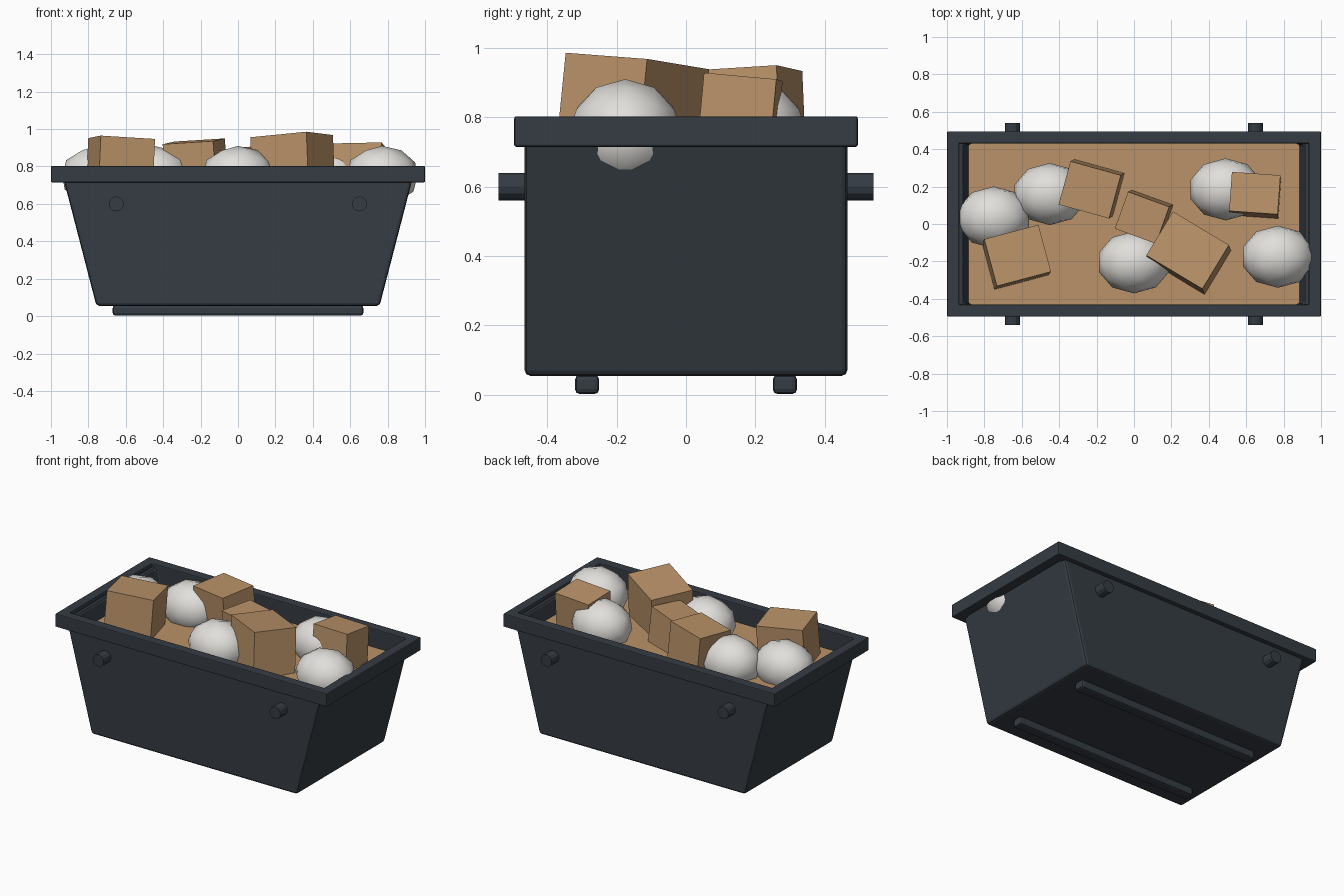
import bpy, bmesh
from math import radians

if "Cube" in bpy.data.objects:
    bpy.data.objects.remove(bpy.data.objects["Cube"])


def material(name, rgb):
    m = bpy.data.materials.new(name)
    m.diffuse_color = (*rgb, 1)
    m.use_nodes = True
    m.node_tree.nodes["Principled BSDF"].inputs["Base Color"].default_value = m.diffuse_color
    return m


STEEL = material("dark_steel", (0.035, 0.045, 0.057))
BROWN = material("brown_rubble", (0.49, 0.29, 0.14))
PALE = material("pale_stone", (0.75, 0.74, 0.71))


def make(name, bm, mat, bevel=0.0, segments=2):
    bmesh.ops.recalc_face_normals(bm, faces=bm.faces)
    me = bpy.data.meshes.new(name)
    bm.to_mesh(me)
    bm.free()
    me.materials.append(mat)
    ob = bpy.data.objects.new(name, me)
    bpy.context.collection.objects.link(ob)
    if bevel:
        mod = ob.modifiers.new("bevel", 'BEVEL')
        mod.width, mod.segments = bevel, segments
        mod.limit_method = 'ANGLE'
    return ob


def box(name, loc, size, mat, rot=(0, 0, 0), bevel=0.0):
    bm = bmesh.new()
    bmesh.ops.create_cube(bm, size=1)
    bmesh.ops.scale(bm, vec=size, verts=bm.verts)
    ob = make(name, bm, mat, bevel)
    ob.location = loc
    ob.rotation_euler = rot
    return ob


def tapered(name, x_low, x_high, y, z_low, z_high, inner=None):
    """Tub block flaring along x; with inner = (x_low, x_high, y, floor) it is hollow."""
    bm = bmesh.new()

    def ring(x, yy, z):
        return [bm.verts.new((sx * x, sy * yy, z))
                for sx, sy in ((-1, -1), (1, -1), (1, 1), (-1, 1))]

    rings = [ring(x_low, y, z_low), ring(x_high, y, z_high)]
    if inner:
        rings += [ring(inner[1], inner[2], z_high), ring(inner[0], inner[2], inner[3])]
    for a, b in zip(rings, rings[1:]):
        for i in range(4):
            j = (i + 1) % 4
            bm.faces.new((a[i], a[j], b[j], b[i]))
    bm.faces.new(rings[0])
    bm.faces.new(rings[-1])
    return bm


# Flared hollow tub
make("tub", tapered("tub", 0.757, 0.945, 0.465, 0.055, 0.78,
                    (0.73, 0.912, 0.43, 0.095)), STEEL, 0.016)

# Rim frame around the top
bm = bmesh.new()
loops = []
for x, y, z in ((1, 0.495, 0.715), (1, 0.495, 0.803),
                (0.935, 0.43, 0.803), (0.935, 0.43, 0.715)):
    loops.append([bm.verts.new((sx * x, sy * y, z))
                  for sx, sy in ((-1, -1), (1, -1), (1, 1), (-1, 1))])
for k in range(4):
    a, b = loops[k], loops[(k + 1) % 4]
    for i in range(4):
        j = (i + 1) % 4
        bm.faces.new((a[i], a[j], b[j], b[i]))
make("rim", bm, STEEL, 0.006)

# Skids under the floor
for side, sy in (("front", -1), ("back", 1)):
    box(side + "_skid", (0, sy * 0.285, 0.03), (1.34, 0.07, 0.055), STEEL, bevel=0.014)

# Lifting lugs on the long sides
for side, sy in (("front", -1), ("back", 1)):
    for end, sx in (("left", -1), ("right", 1)):
        bm = bmesh.new()
        bmesh.ops.create_cone(bm, cap_ends=True, segments=12,
                              radius1=0.04, radius2=0.04, depth=0.1)
        lug = make(f"{side}_{end}_lug", bm, STEEL)
        lug.location = (sx * 0.65, sy * 0.49, 0.6)
        lug.rotation_euler = (radians(90), 0, 0)

# Flat fill inside the tub
make("fill", tapered("fill", 0.75, 0.885, 0.431, 0.12, 0.68), BROWN)

# Brown blocks: top centre, size, tilt x / tilt y / turn z
blocks = [
    ((-0.62, -0.17, 0.950), (0.30, 0.26, 0.28), (-0.05, 0.06, 0.26)),
    ((-0.235, 0.18, 0.935), (0.28, 0.24, 0.26), (0.06, -0.06, -0.27)),
    ((0.045, 0.03, 0.900), (0.235, 0.21, 0.24), (0.07, -0.07, -0.35)),
    ((0.28, -0.145, 0.963), (0.35, 0.275, 0.30), (-0.065, -0.085, -0.54)),
    ((0.645, 0.165, 0.917), (0.26, 0.21, 0.25), (-0.09, -0.02, -0.07)),
]
for n, (top, size, rot) in enumerate(blocks, 1):
    tx, ty = rot[0], rot[1]
    box(f"block_{n}", (top[0] - ty * size[2] / 2, top[1] + tx * size[2] / 2,
                       top[2] - size[2] / 2), size, BROWN, rot)

# Pale rounded stones
for n, (x, y) in enumerate(((-0.75, 0.035), (-0.45, 0.16), (0, -0.205),
                            (0.49, 0.185), (0.77, -0.175)), 1):
    bm = bmesh.new()
    bmesh.ops.create_icosphere(bm, subdivisions=2, radius=1)
    bmesh.ops.scale(bm, vec=(0.198, 0.166, 0.16), verts=bm.verts)
    stone = make(f"stone_{n}", bm, PALE)
    stone.location = (x, y, 0.75)
    for p in stone.data.polygons:
        p.use_smooth = True
